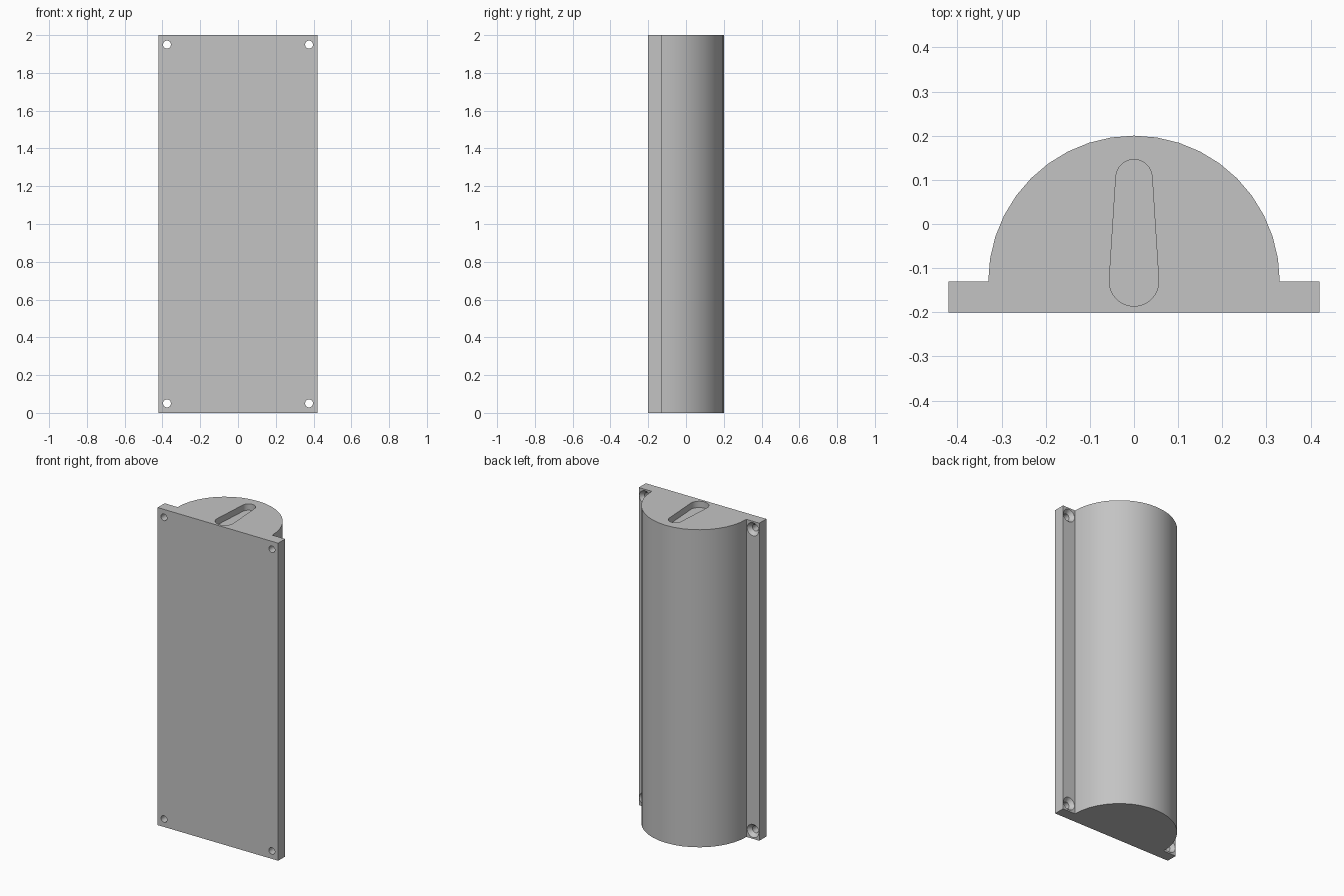
import bpy
import bmesh
from math import sin, cos, pi
from mathutils import Matrix, Vector

default = bpy.data.objects.get("Cube")
if default:
    bpy.data.objects.remove(default, do_unlink=True)

HEIGHT = 2.0
HALF_WIDTH = 0.42
FRONT = -0.2
FLANGE = -0.13       # rear face of the mounting flanges
RADIUS = 0.33

grey = bpy.data.materials.new("plain_grey")
grey.use_nodes = True
colour = (0.55, 0.55, 0.55, 1)
grey.diffuse_color = colour
grey.node_tree.nodes["Principled BSDF"].inputs["Base Color"].default_value = colour


def arc(y, radius, start, end, steps):
    angles = [start + (end - start) * i / steps for i in range(steps + 1)]
    return [(radius * cos(a), y + radius * sin(a)) for a in angles]


def make_object(name, bm):
    bmesh.ops.recalc_face_normals(bm, faces=bm.faces)
    mesh = bpy.data.meshes.new(name)
    bm.to_mesh(mesh)
    bm.free()
    mesh.materials.append(grey)
    obj = bpy.data.objects.new(name, mesh)
    bpy.context.collection.objects.link(obj)
    return obj


def prism(name, outline, bottom, top):
    bm = bmesh.new()
    face = bm.faces.new([bm.verts.new((x, y, bottom)) for x, y in outline])
    result = bmesh.ops.extrude_face_region(bm, geom=[face])
    moved = [v for v in result["geom"] if isinstance(v, bmesh.types.BMVert)]
    bmesh.ops.translate(bm, verts=moved, vec=Vector((0, 0, top - bottom)))
    return make_object(name, bm)


def screw_cutter(x, z):
    # Straight bore opening into a cone at the rear of the flange
    profile = [(0.021, FRONT - 0.02), (0.021, FLANGE - 0.024),
               (0.041, FLANGE), (0.041, FLANGE + 0.03)]
    bm = bmesh.new()
    rings = []
    for radius, y in profile:
        spin = Matrix.Translation((x, y, z)) @ Matrix.Rotation(pi / 2, 4, "X")
        rings.append(bmesh.ops.create_circle(
            bm, segments=24, radius=radius, matrix=spin)["verts"])
    for a, b in zip(rings, rings[1:]):
        for i in range(24):
            j = (i + 1) % 24
            bm.faces.new((a[i], a[j], b[j], b[i]))
    bm.faces.new(rings[0])
    bm.faces.new(rings[-1])
    return make_object("screw_cutter", bm)


# Half-round body with a flange on each side
outline = [(-HALF_WIDTH, FLANGE), (-HALF_WIDTH, FRONT),
           (HALF_WIDTH, FRONT), (HALF_WIDTH, FLANGE)]
outline += arc(FLANGE, RADIUS, 0, pi, 20)
body = prism("half_round_body", outline, 0, HEIGHT)

# Tapered pocket in the top and four countersunk screw holes
slot = arc(0.105, 0.041, 0.065, pi - 0.065, 16)
slot += arc(FLANGE, 0.056, pi - 0.065, 2 * pi + 0.065, 16)
cutters = [prism("pocket_cutter", slot, HEIGHT - 0.04, HEIGHT + 0.05)]
cutters += [screw_cutter(x, z) for x in (-0.376, 0.376)
            for z in (0.05, HEIGHT - 0.05)]

bpy.ops.object.select_all(action="DESELECT")
body.select_set(True)
bpy.context.view_layer.objects.active = body
for cutter in cutters:
    cut = body.modifiers.new("cut", "BOOLEAN")
    cut.operation = "DIFFERENCE"
    cut.solver = "EXACT"
    cut.object = cutter
    bpy.ops.object.modifier_apply(modifier=cut.name)
    bpy.data.objects.remove(cutter, do_unlink=True)

bpy.ops.object.shade_smooth_by_angle(angle=pi / 6)
